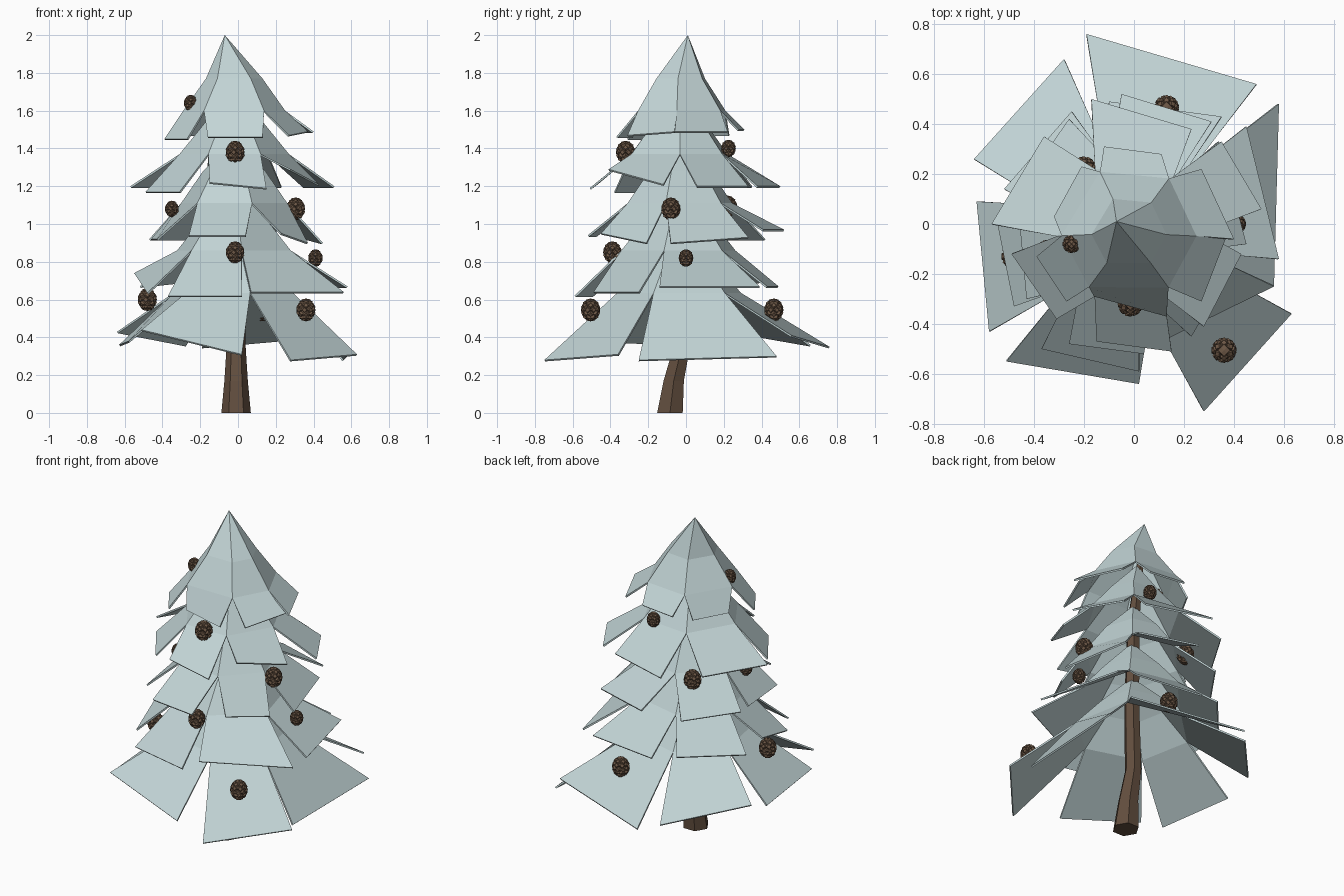
import bpy, bmesh
from math import sin, cos, pi
from mathutils import Vector, Matrix

if "Cube" in bpy.data.objects:
    bpy.data.objects.remove(bpy.data.objects["Cube"])


def material(name, rgb):
    m = bpy.data.materials.new(name)
    m.diffuse_color = (*rgb, 1)
    m.use_nodes = True
    m.node_tree.nodes["Principled BSDF"].inputs["Base Color"].default_value = m.diffuse_color
    return m


NEEDLES = material("frosted_needles", (0.54, 0.66, 0.67))
BARK = material("bark", (0.12, 0.075, 0.048))
CONE = material("cone_scale", (0.15, 0.095, 0.06))


def finish(bm, name, mat):
    me = bpy.data.meshes.new(name)
    bm.to_mesh(me)
    bm.free()
    me.materials.append(mat)
    ob = bpy.data.objects.new(name, me)
    bpy.context.collection.objects.link(ob)
    return ob


# Bent six-sided trunk, lofted through (x, y, z, radius) stations
def trunk(stations, n=6):
    bm = bmesh.new()
    rings = [[bm.verts.new((x + r * cos(2 * pi * k / n), y + r * sin(2 * pi * k / n), z))
              for k in range(n)] for x, y, z, r in stations]
    for lo, hi in zip(rings, rings[1:]):
        for k in range(n):
            j = (k + 1) % n
            bm.faces.new((lo[k], lo[j], hi[j], hi[k]))
    bm.faces.new(rings[0][::-1])
    bm.faces.new(rings[-1])
    finish(bm, "trunk", BARK)


trunk([(-.01, -.085, 0, .078), (-.01, -.065, .17, .062), (-.01, -.02, .36, .05),
       (0, -.02, .8, .045), (-.02, -.03, 1.35, .038), (-.06, 0, 1.85, .015)])


# Branch tier: a six-sided cap that breaks slope, then splits into six flaps.
# Each flap is its outer edge, anticlockwise: x1, y1, x2, y2, z1[, z2]
def tier(name, apex, bend, valley, flaps):
    bm = bmesh.new()
    top = bm.verts.new(apex)
    cx, cy = -.02, -.035
    upper, notch = [], []
    for i, f in enumerate(flaps):
        g = flaps[(i + 1) % len(flaps)]
        d = Vector(((f[2] + g[0]) / 2 - cx, (f[3] + g[1]) / 2 - cy)).normalized()
        for ring, (r, z) in ((upper, bend), (notch, valley)):
            ring.append(bm.verts.new((cx + d.x * r, cy + d.y * r, z)))
    for i, f in enumerate(flaps):
        a = bm.verts.new((f[0], f[1], f[4]))
        b = bm.verts.new((f[2], f[3], f[-1]))
        bm.faces.new((top, upper[i - 1], upper[i]))
        bm.faces.new((upper[i - 1], notch[i - 1], notch[i], upper[i]))
        bm.faces.new((notch[i - 1], a, b, notch[i]))
    ob = finish(bm, name, NEEDLES)
    s = ob.modifiers.new("thickness", "SOLIDIFY")
    s.thickness = .01
    s.offset = -1


tier("branches_bottom", (0, -.02, .97), (.19, .8), (.34, .635), [
    (.56, -.25, .58, .48, .28, .30), (.49, .56, -.19, .76, .41, .35),
    (-.28, .66, -.64, .26, .36, .43), (-.63, .09, -.58, -.43, .36, .38),
    (-.51, -.55, .02, -.64, .44, .31), (.28, -.75, .63, -.36, .28, .31)])
tier("branches_low", (0, -.02, 1.2), (.18, 1.02), (.31, .86), [
    (.58, -.14, .45, .39, .67), (.35, .43, -.1, .49, .67),
    (-.25, .45, -.52, .14, .70, .67), (-.55, .02, -.48, -.33, .74, .635),
    (-.37, -.5, .02, -.59, .62), (.07, -.49, .56, -.25, .64)])
tier("branches_middle", (-.01, -.02, 1.45), (.17, 1.28), (.29, 1.11), [
    (.45, -.08, .34, .33, .9, .93), (.31, .41, -.05, .52, .97),
    (-.26, .42, -.47, .12, .92), (-.46, .03, -.43, -.3, .92),
    (-.26, -.48, .04, -.52, .94), (.23, -.45, .37, -.21, .95, .9)])
tier("branches_high", (-.03, -.01, 1.72), (.16, 1.53), (.29, 1.37), [
    (.51, .06, .35, .33, 1.2), (.23, .38, -.17, .5, 1.2),
    (-.36, .35, -.57, 0, 1.2), (-.49, -.12, -.31, -.38, 1.17),
    (-.15, -.47, .15, -.51, 1.22, 1.19), (.28, -.41, .43, -.12, 1.29, 1.21)])
tier("branches_top", (-.07, .01, 2), (.15, 1.77), (.27, 1.6), [
    (.4, -.06, .27, .22, 1.49), (.11, .28, -.12, .31, 1.5),
    (-.21, .23, -.32, .03, 1.47), (-.39, -.13, -.27, -.31, 1.45),
    (-.16, -.29, .13, -.37, 1.46), (.27, -.31, .37, -.05, 1.47, 1.49)])


# Pine cone: faceted egg core covered by staggered rings of blunt scales
def pine_cone(name, loc, r):
    bm = bmesh.new()
    h = r * 1.18
    bmesh.ops.create_icosphere(bm, subdivisions=2, radius=1,
                               matrix=Matrix.Diagonal((r * .86, r * .86, h * .9, 1)))
    rings = 7
    for i in range(rings):
        t = pi * (i + .6) / (rings + .2)
        n = max(4, round(9 * sin(t)))
        for k in range(n):
            a = 2 * pi * (k + .5 * (i % 2)) / n
            p = Vector((r * .86 * sin(t) * cos(a), r * .86 * sin(t) * sin(a), h * .9 * cos(t)))
            turn = p.to_track_quat('Z', 'Y').to_matrix().to_4x4()
            bmesh.ops.create_cone(bm, cap_ends=True, segments=4, radius1=r * .36,
                                  radius2=r * .24, depth=r * .26,
                                  matrix=Matrix.Translation(p) @ turn)
    bmesh.ops.translate(bm, verts=bm.verts, vec=loc)
    finish(bm, name, CONE)


for i, (x, y, z, r) in enumerate([
        (-.25, -.08, 1.64, .036), (-.015, -.32, 1.38, .05), (.07, .225, 1.4, .038),
        (.305, -.08, 1.08, .05), (-.2, .22, 1.09, .05), (-.35, -.1, 1.08, .036),
        (-.015, -.39, .85, .048), (.41, 0, .82, .038), (-.48, -.13, .6, .05),
        (.36, -.505, .545, .05), (.13, .465, .545, .05)]):
    pine_cone(f"pine_cone_{i + 1}", (x, y, z), r)
